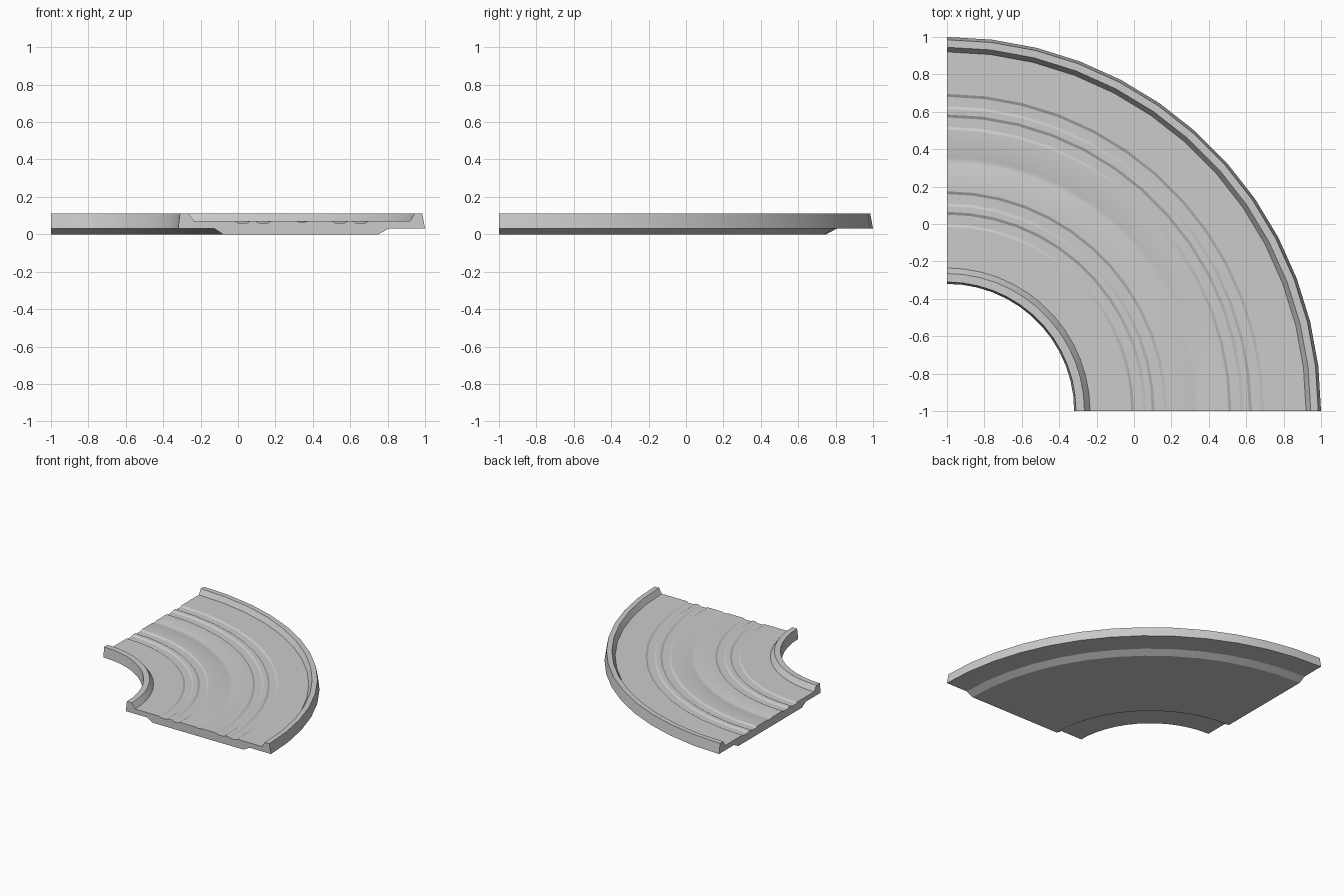
import bpy, bmesh, math

if "Cube" in bpy.data.objects:
    bpy.data.objects.remove(bpy.data.objects["Cube"])

CENTRE = (-1.0, -1.0)   # turning centre of the curved piece
STEPS = 13              # segments in the quarter turn

# inner curb: (radius, height)
profile = [(0.68, 0.03), (0.69, 0.112), (0.735, 0.112), (0.765, 0.07)]

# shallow grooves in the deck: inner radius, outer radius, depth
for r0, r1, d in [(0.985, 1.065, 0.009), (1.095, 1.175, 0.009),
                  (1.315, 1.37, 0.005),
                  (1.505, 1.585, 0.009), (1.615, 1.695, 0.009)]:
    profile += [(r0, 0.07), (r0 + 0.015, 0.07 - d),
                (r1 - 0.015, 0.07 - d), (r1, 0.07)]

# outer curb, then the stepped underside
profile += [(1.92, 0.07), (1.945, 0.112), (1.985, 0.112), (2.0, 0.03),
            (1.805, 0.03), (1.75, 0.0), (0.92, 0.0), (0.875, 0.03)]

# sweep the section through a quarter turn
bm = bmesh.new()
rings = []
for i in range(STEPS + 1):
    a = math.pi / 2 * i / STEPS
    rings.append([bm.verts.new((CENTRE[0] + r * math.cos(a),
                                CENTRE[1] + r * math.sin(a), z))
                  for r, z in profile])
n = len(profile)
for a, b in zip(rings, rings[1:]):
    for j in range(n):
        k = (j + 1) % n
        bm.faces.new((a[j], a[k], b[k], b[j]))

# closed cut ends
bm.faces.new(rings[0])
bm.faces.new(rings[-1][::-1])
bmesh.ops.recalc_face_normals(bm, faces=bm.faces)

mesh = bpy.data.meshes.new("curved_track")
bm.to_mesh(mesh)
bm.free()
track = bpy.data.objects.new("curved_track", mesh)
bpy.context.collection.objects.link(track)
bpy.context.view_layer.objects.active = track
track.select_set(True)
bpy.ops.object.shade_smooth_by_angle(angle=math.radians(20))
